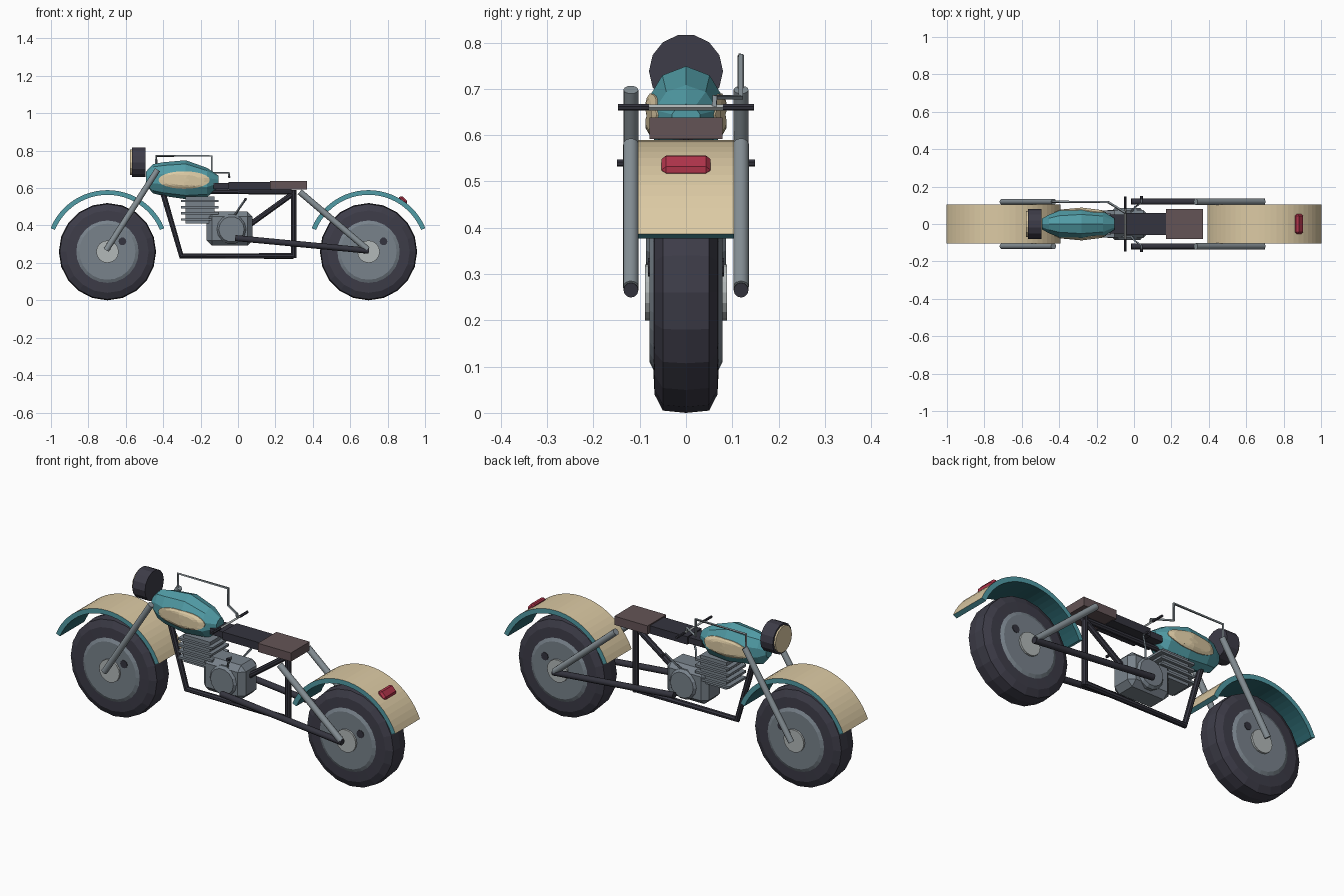
import bpy, bmesh, math
from mathutils import Vector

if "Cube" in bpy.data.objects:
    bpy.data.objects.remove(bpy.data.objects["Cube"])


def make_mat(name, hexa):
    rgb = [int(hexa[i:i + 2], 16) / 255 for i in (0, 2, 4)]
    lin = [c / 12.92 if c <= 0.04045 else ((c + 0.055) / 1.055) ** 2.4 for c in rgb]
    m = bpy.data.materials.new(name)
    m.diffuse_color = (*lin, 1)
    m.use_nodes = True
    m.node_tree.nodes["Principled BSDF"].inputs["Base Color"].default_value = m.diffuse_color
    return m


RUBBER = make_mat("dark_rubber", "3d3c48")
FRAME = make_mat("dark_frame", "34343e")
TEAL = make_mat("teal_paint", "519ca6")
DEEP = make_mat("deep_teal_lining", "2c666e")
CREAM = make_mat("cream_paint", "dccaa4")
GREY = make_mat("grey_metal", "78828b")
STEEL = make_mat("tube_metal", "879197")
LIGHT = make_mat("light_metal", "b2b8b8")
BROWN = make_mat("brown_leather", "645456")
RED = make_mat("red_lens", "b0344a")


def finish(name, bm, *mats):
    bmesh.ops.recalc_face_normals(bm, faces=bm.faces)
    me = bpy.data.meshes.new(name)
    bm.to_mesh(me)
    bm.free()
    for m in mats:
        me.materials.append(m)
    ob = bpy.data.objects.new(name, me)
    bpy.context.collection.objects.link(ob)
    return ob


def loft(name, rings, *mats):
    """Skin a list of equal-sized rings and cap both ends."""
    bm = bmesh.new()
    vs = [[bm.verts.new(p) for p in r] for r in rings]
    n = len(vs[0])
    for a, b in zip(vs, vs[1:]):
        for i in range(n):
            j = (i + 1) % n
            bm.faces.new((a[i], a[j], b[j], b[i]))
    bm.faces.new(vs[0])
    bm.faces.new(vs[-1])
    return finish(name, bm, *mats)


def turned(name, centre, axis, profile, n, mat):
    """Round part along x or y; profile is (offset along axis, radius)."""
    rings = []
    for off, r in profile:
        ring = []
        for i in range(n):
            a = math.tau * i / n
            c, s = r * math.cos(a), r * math.sin(a)
            d = Vector((c, off, s)) if axis == 'y' else Vector((off, c, s))
            ring.append(Vector(centre) + d)
        rings.append(ring)
    return loft(name, rings, mat)


def tube(name, pts, r, mat, n=12):
    pts = [Vector(p) for p in pts]
    rings, u = [], None
    for i, p in enumerate(pts):
        t = Vector()
        if i:
            t += (p - pts[i - 1]).normalized()
        if i < len(pts) - 1:
            t += (pts[i + 1] - p).normalized()
        t.normalize()
        if u is None:
            u = t.orthogonal()
        u = (u - t * u.dot(t)).normalized()
        v = t.cross(u)
        rings.append([p + r * (u * math.cos(math.tau * (k + .5) / n)
                               + v * math.sin(math.tau * (k + .5) / n)) for k in range(n)])
    ob = loft(name, rings, mat)
    if n > 8:
        ob.data.polygons.foreach_set("use_smooth", [True] * len(ob.data.polygons))
        ob.data.set_sharp_from_angle(angle=math.radians(40))
    return ob


def box(name, x, y, z, mat, bevel=0):
    bm = bmesh.new()
    bmesh.ops.create_cube(bm, size=1)
    for v in bm.verts:
        v.co = [lo + (c + .5) * (hi - lo) for c, (lo, hi) in zip(v.co, (x, y, z))]
    if bevel:
        bmesh.ops.bevel(bm, geom=bm.edges[:], offset=bevel, segments=1, affect='EDGES')
    return finish(name, bm, mat)


# Wheels and fenders
AXLE_Z = 0.26
for label, cx in (("front", -0.698), ("rear", 0.698)):
    c = (cx, 0, AXLE_Z)
    turned(label + "_tire", c, 'y', [(-.071, .16), (-.068, .22), (-.05, .255), (0, .26),
                                     (.05, .255), (.068, .22), (.071, .16)], 20, RUBBER)
    turned(label + "_wheel_disc", c, 'y', [(-.079, .15), (-.069, .17), (.069, .17), (.079, .15)], 24, GREY)
    turned(label + "_hub", c, 'y', [(-.089, .06), (.089, .06)], 16, LIGHT)
    turned(label + "_valve", (cx + .08, 0, .315), 'y', [(-.082, .021), (.082, .021)], 10, FRAME)
    rings = []
    for i in range(25):
        a = math.radians(22.5 + 135 * i / 24)
        d = Vector((math.cos(a), 0, math.sin(a)))
        rings.append([Vector((cx, y, AXLE_Z)) + d * r
                      for r, y in ((.304, -.104), (.304, .104), (.329, .104), (.329, -.104))])
    fender = loft(label + "_fender", rings, TEAL, CREAM, DEEP)
    for f in fender.data.polygons:
        out = f.center - Vector((cx, 0, AXLE_Z))
        out.y = 0
        d = f.normal.dot(out.normalized())
        f.material_index = 1 if d > .9 else 2 if d < -.9 else 0

# Tail light sitting across the rear fender
light = box("tail_light", (-.014, .014), (-.053, .053), (-.026, .026), RED, .01)
light.location = (.882, 0, .534)
light.rotation_euler.y = -.75

# Forks, rear struts, swing arms and foot levers on both sides
for side, s in (("right", -1), ("left", 1)):
    y = .119 * s
    tube(side + "_fork", [(-.705, y, .268), (-.43, y, .698)], .016, STEEL)
    tube(side + "_rear_strut", [(.692, y, .272), (.33, y, .58)], .017, STEEL)
    tube(side + "_swing_arm", [(-.015, y, .333), (.70, y, .265)], .016, FRAME)
    tube(side + "_foot_lever", [(-.02, .06 * s, .45), (.005, .09 * s, .49),
                                (.04, .115 * s, .54), (.04, .137 * s, .54)], .006, GREY, 4)
    tube(side + "_foot_peg", [(.04, .132 * s, .54), (.04, .149 * s, .54)], .008, FRAME, 6)
    tube(side + "_grip", [(-.047, .08 * s, .66), (-.047, .147 * s, .66)], .007, FRAME, 6)

# Handlebar and the bent control rod
tube("handlebar", [(-.047, -.09, .66), (-.047, .09, .66)], .0065, LIGHT, 4)
tube("control_rod", [(-.437, .118, .69), (-.437, .118, .772), (-.14, .118, .772),
                     (-.14, .118, .682), (-.05, .062, .682), (-.047, .062, .66)], .007, STEEL, 4)

# Frame tubes along the centre line
tube("cradle", [(-.40, 0, .57), (-.303, 0, .237), (.297, 0, .237)], .016, FRAME, 8)
tube("seat_post", [(.297, 0, .225), (.297, 0, .59)], .016, FRAME, 8)
tube("top_rail", [(-.2, 0, .582), (.31, 0, .578)], .014, FRAME, 8)
tube("frame_brace", [(.05, 0, .395), (.30, 0, .575)], .015, FRAME, 8)

# Seats
box("seat_nose", (-.13, -.04), (-.05, .05), (.594, .626), FRAME)
box("front_seat", (-.05, .18), (-.06, .06), (.590, .632), FRAME)
box("rear_seat", (.172, .368), (-.079, .079), (.592, .638), BROWN)

# Engine: cylinder with fins, crankcase and round covers
box("engine_cylinder", (-.28, -.125), (-.058, .058), (.41, .555), GREY)
for i in range(4):
    z = .432 + i * .033
    box("cooling_fin_%d" % (i + 1), (-.305, -.103), (-.072, .072), (z - .006, z + .006), GREY)
box("crankcase", (-.168, .078), (-.074, .074), (.292, .475), GREY, .028)
turned("crankcase_cover", (-.035, 0, .38), 'y', [(-.086, .068), (-.072, .08), (.072, .08), (.086, .068)], 14, GREY)

# Fuel tank sections: x, centre height, half height, half width
TANK = ((-.492, .652, .036, .03), (-.455, .65, .078, .052), (-.40, .648, .09, .075),
        (-.28, .645, .104, .087), (-.165, .63, .078, .072), (-.105, .635, .032, .032))
ANGLES = [math.radians(18 + 36 * k) for k in range(10)]
loft("fuel_tank", [[(x, w * math.cos(a), zc + h * math.sin(a)) for a in ANGLES]
                   for x, zc, h, w in TANK], TEAL)


def tank_side(x, z):
    """Half width of the tank at a given length and height."""
    a, b = next((p, q) for p, q in zip(TANK, TANK[1:]) if p[0] <= x <= q[0])
    t = (x - a[0]) / (b[0] - a[0])
    zc, h, w = (a[i] + t * (b[i] - a[i]) for i in (1, 2, 3))
    v = abs(z - zc) / h
    if v < .309:
        return .951 * w
    return w * (.951 - .363 * (v - .309) / .5)


# Oval tank panels hugging the tank sides
for side, s in (("right", -1), ("left", 1)):
    rings = []
    for scale, lift in ((1, -.006), (1, .004), (.8, .005), (.6, .005), (.4, .005), (.2, .005)):
        ring = []
        for k in range(24):
            a = math.tau * k / 24
            x = -.288 + .137 * scale * math.cos(a)
            z = .643 + .047 * scale * math.sin(a)
            ring.append((x, s * (tank_side(x, z) + lift), z))
        rings.append(ring)
    loft(side + "_tank_panel", rings, CREAM)

# Headlight
turned("headlight", (-.531, 0, .738), 'x', [(-.037, .08), (.037, .08)], 14, RUBBER)
turned("headlight_lens", (-.571, 0, .738), 'x', [(-.006, .07), (.006, .07)], 14, CREAM)
